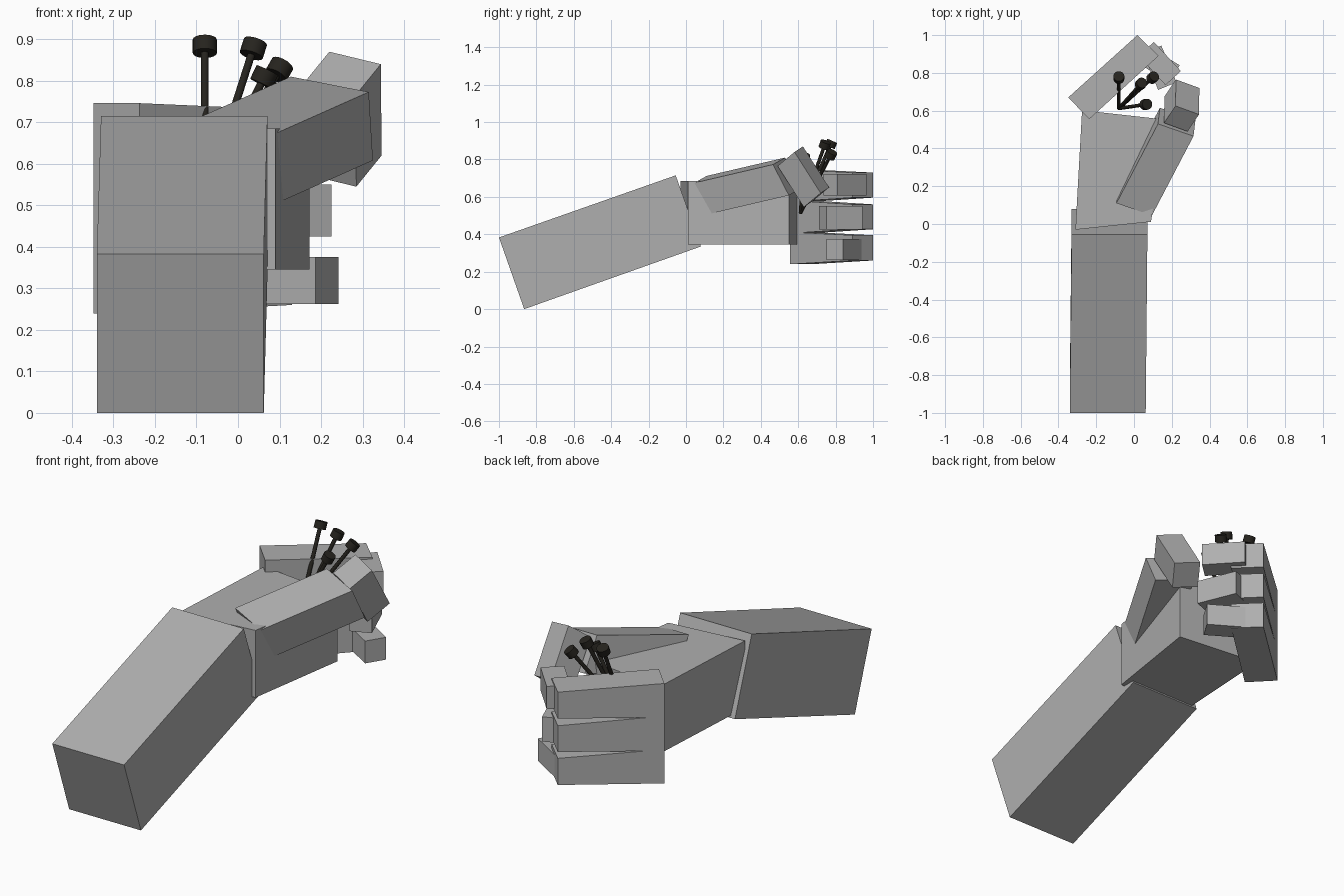
import bpy, bmesh
from mathutils import Vector

if "Cube" in bpy.data.objects:
    bpy.data.objects.remove(bpy.data.objects["Cube"])


def material(name, r, g, b):
    m = bpy.data.materials.new(name)
    m.diffuse_color = (r, g, b, 1)
    m.use_nodes = True
    m.node_tree.nodes["Principled BSDF"].inputs["Base Color"].default_value = m.diffuse_color
    return m


grey = material("mid_grey", 0.43, 0.43, 0.43)
dark = material("dark_stick", 0.019, 0.017, 0.013)


def hexa(name, low, high):
    """Six-sided block from two matching four-corner loops."""
    bm = bmesh.new()
    a = [bm.verts.new(p) for p in low]
    b = [bm.verts.new(p) for p in high]
    bm.faces.new(a)
    bm.faces.new(b)
    for i in range(4):
        j = (i + 1) % 4
        bm.faces.new((a[i], a[j], b[j], b[i]))
    bmesh.ops.recalc_face_normals(bm, faces=bm.faces)
    me = bpy.data.meshes.new(name)
    bm.to_mesh(me)
    bm.free()
    me.materials.append(grey)
    ob = bpy.data.objects.new(name, me)
    bpy.context.collection.objects.link(ob)
    return ob


def slanted(name, corner, u, v, w):
    """Block from one corner and three edge vectors."""
    c, u, v, w = map(Vector, (corner, u, v, w))
    low = [c, c + u, c + u + v, c + v]
    return hexa(name, low, [p + w for p in low])


def rod(name, start, end, radius, sides):
    """Straight dark cylinder between two points."""
    start, end = Vector(start), Vector(end)
    d = end - start
    bpy.ops.mesh.primitive_cylinder_add(vertices=sides, radius=radius, depth=d.length,
                                        location=(start + end) / 2)
    ob = bpy.context.object
    ob.name = name
    ob.rotation_euler = d.to_track_quat('Z', 'Y').to_euler()
    ob.data.materials.append(dark)
    bpy.ops.object.shade_smooth_by_angle()
    return ob


# Forearm rising toward the wrist
near = [(-1.0, 0.383), (-0.865, 0.0)]
far = [(0.08, 0.335), (-0.055, 0.715)]
hexa("forearm",
     [(-0.34, *p) for p in near] + [(-0.33, *p) for p in far],
     [(0.062, *p) for p in near] + [(0.071, *p) for p in far])

# Palm
palm = [(-0.31, -0.03), (0.09, 0.012), (0.172, 0.552), (-0.275, 0.602)]
hexa("palm", [(*p, 0.345) for p in palm], [(*p, 0.685) for p in palm])

# Fingers: tapered base joints stacked in z, each with a curled tip joint
fingers = [
    # name, base z range, end z range, tip z range, tip outer corners
    ("lower", (0.24, 0.412), (0.26, 0.395), (0.262, 0.375), (0.187, 0.75), (0.242, 0.84)),
    ("middle", (0.405, 0.581), (0.427, 0.56), (0.425, 0.55), (0.128, 0.71), (0.225, 0.75)),
    ("upper", (0.574, 0.746), (0.596, 0.73), (0.607, 0.722), (0.167, 0.735), (0.248, 0.81)),
]
for name, base, end, tip, p1, p2 in fingers:
    outline = [((-0.348, 0.67), base), ((-0.237, 0.555), base),
               ((0.13, 0.89), end), ((0.018, 1.0), end)]
    hexa(name + "_finger_base",
         [(*p, z[0]) for p, z in outline], [(*p, z[1]) for p, z in outline])
    side = Vector((p2[0] - p1[0], p2[1] - p1[1], 0))
    back = Vector((-side.y, side.x, 0)).normalized() * 0.21
    slanted(name + "_finger_tip", (*p1, tip[0]), side, back, (0, 0, tip[1] - tip[0]))

# Thumb
slanted("thumb_base", (0.095, 0.045, 0.675), (0.22, 0.42, 0.098),
        (-0.188, 0.065, 0.037), (0.01, 0.085, -0.165))
slanted("thumb_tip", (0.22, 0.625, 0.87), (0.124, -0.045, -0.03),
        (0.002, 0.14, -0.22), (-0.061, -0.09, -0.075))

# Dark sticks with round heads fanning out of the hand
root = Vector((-0.08, 0.612, 0.513))
heads = [(-0.08, 0.775, 0.883), (0.099, 0.775, 0.826), (0.037, 0.742, 0.878), (0.063, 0.633, 0.809)]
for i, h in enumerate(heads):
    h = Vector(h)
    d = (h - root).normalized()
    rod(f"stick_{i + 1}", root, h, 0.0095, 12)
    rod(f"stick_head_{i + 1}", h - d * 0.018, h + d * 0.018, 0.029, 16)
